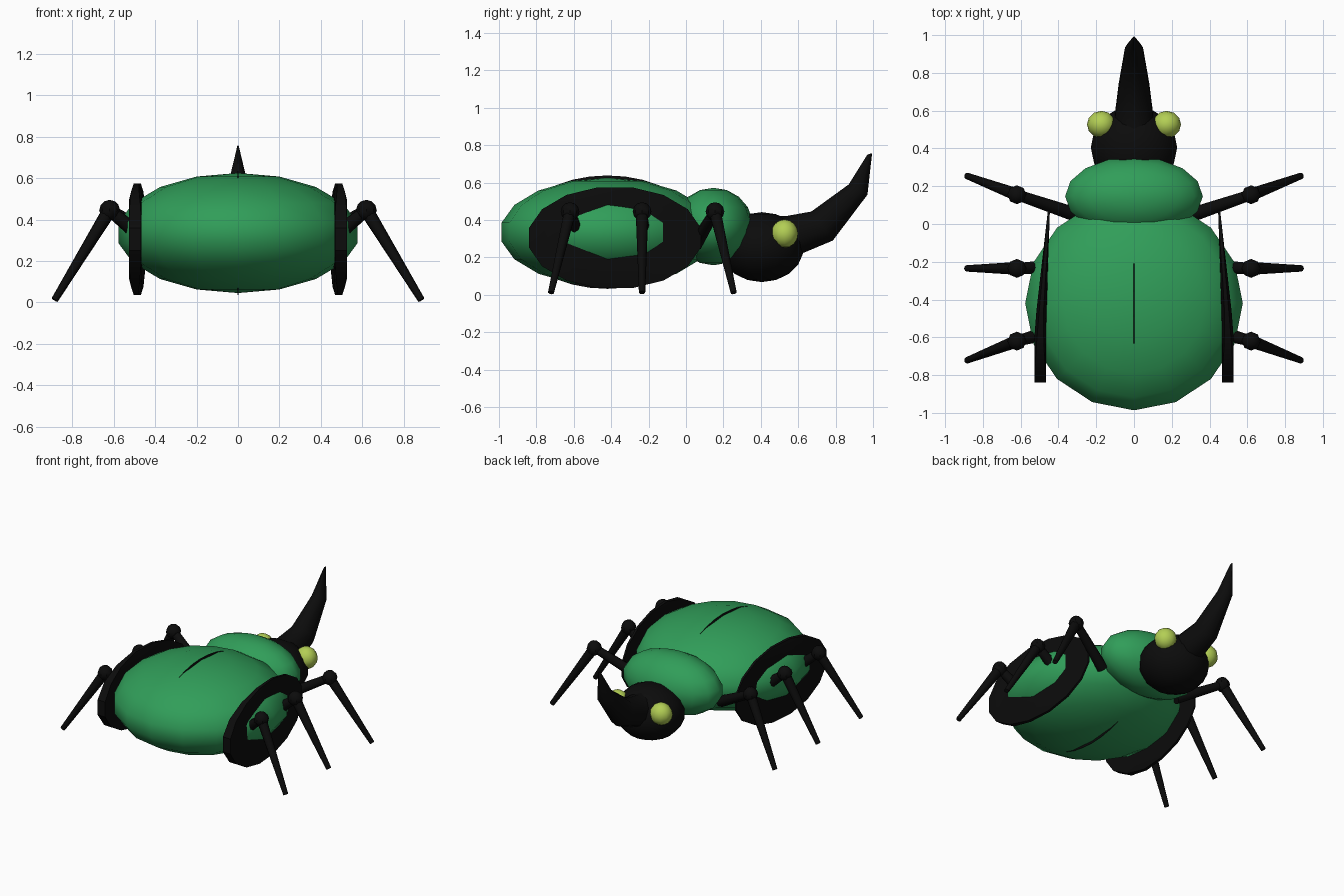
import bpy, bmesh, math
from mathutils import Vector, Matrix

if "Cube" in bpy.data.objects:
    bpy.data.objects.remove(bpy.data.objects["Cube"])


def material(name, rgb):
    m = bpy.data.materials.new(name)
    m.diffuse_color = (*rgb, 1.0)
    m.use_nodes = True
    m.node_tree.nodes["Principled BSDF"].inputs["Base Color"].default_value = m.diffuse_color
    return m


GREEN = material("shell green", (0.03, 0.34, 0.10))
BLACK = material("glossy black", (0.0035, 0.0035, 0.0035))
LIME = material("eye lime", (0.45, 0.62, 0.09))


def finish(name, bm, mat, angle=40):
    """Turn a bmesh into a named, shaded object."""
    bmesh.ops.recalc_face_normals(bm, faces=bm.faces[:])
    me = bpy.data.meshes.new(name)
    bm.to_mesh(me)
    bm.free()
    me.materials.append(mat)
    ob = bpy.data.objects.new(name, me)
    bpy.context.collection.objects.link(ob)
    bpy.ops.object.select_all(action='DESELECT')
    ob.select_set(True)
    bpy.context.view_layer.objects.active = ob
    bpy.ops.object.shade_smooth_by_angle(angle=math.radians(angle))
    return ob


def ellipsoid(name, centre, radii, mat, seg=16, rings=9):
    bm = bmesh.new()
    bmesh.ops.create_uvsphere(bm, u_segments=seg, v_segments=rings, radius=1)
    bmesh.ops.transform(bm, verts=bm.verts[:],
                        matrix=Matrix.Translation(centre) @ Matrix.Diagonal((*radii, 1)))
    return finish(name, bm, mat)


def loft(name, loops, mat, angle=40):
    """Skin closed loops of points and cap both ends."""
    bm = bmesh.new()
    rows = [[bm.verts.new(p) for p in loop] for loop in loops]
    n = len(rows[0])
    for a, b in zip(rows, rows[1:]):
        for i in range(n):
            j = (i + 1) % n
            bm.faces.new((a[i], a[j], b[j], b[i]))
    bm.faces.new(rows[0])
    bm.faces.new(rows[-1][::-1])
    return finish(name, bm, mat, angle)


def rod(name, a, b, r1, r2, mat, seg=8):
    """Tapered rod from a to b."""
    a, b = Vector(a), Vector(b)
    d = b - a
    bm = bmesh.new()
    bmesh.ops.create_cone(bm, cap_ends=True, segments=seg, radius1=r1, radius2=r2, depth=d.length)
    bmesh.ops.transform(bm, verts=bm.verts[:], matrix=Matrix.Translation((a + b) / 2)
                        @ d.to_track_quat('Z', 'Y').to_matrix().to_4x4())
    return finish(name, bm, mat, 50)


# Body
ellipsoid("abdomen", (0, -0.42, 0.335), (0.585, 0.575, 0.29), GREEN)
ellipsoid("thorax", (0, 0.147, 0.365), (0.37, 0.212, 0.207), GREEN)
ellipsoid("head", (0, 0.405, 0.255), (0.232, 0.225, 0.187), BLACK)

# Thin seam down the middle of the shell, above and below
ellipsoid("shell_seam", (0, -0.42, 0.335), (0.011, 0.49, 0.303), BLACK, 16, 16)

# Horn: curved and tapering, given as upper and lower (y, z) edges and half width
HORN = [((0.40, 0.42), (0.50, 0.17), 0.115), ((0.53, 0.42), (0.63, 0.225), 0.105),
        ((0.67, 0.445), (0.785, 0.29), 0.085), ((0.87, 0.59), (0.97, 0.535), 0.05),
        ((0.97, 0.75), (0.995, 0.757), 0.004)]
loops = []
for up, low, w in HORN:
    up, low = Vector(up), Vector(low)
    mid, half = (up + low) / 2, (up - low) / 2
    loop = []
    for i in range(10):
        t = math.tau * i / 10
        p = mid + half * math.cos(t)
        loop.append((w * math.sin(t), p.x, p.y))
    loops.append(loop)
loft("horn", loops, BLACK)


def plate_x(y):
    """Inner and outer x of the side plate: thick at the rear, a point at the front."""
    f = max(0.0, (y + 0.55) / 0.63)
    return 0.467 - 0.022 * f, 0.527 - 0.072 * f


for side, label in ((-1, "left"), (1, "right")):
    # Side plate: upright wedge with a thinned upper and lower rim
    def plate_loop(scale, which, n=16):
        pts = []
        for i in range(n):
            t = math.tau * (i + 0.5) / n
            y = -0.38 + 0.468 * scale * math.cos(t)
            z = 0.305 + 0.275 * scale * math.sin(t)
            x0, x1 = plate_x(y)
            mid, half = (x0 + x1) / 2, (x1 - x0) / 2
            if scale == 1:
                half *= 1 - 0.6 * abs(math.sin(t)) ** 3
            pts.append((side * (mid + which * half), y, z))
        return pts
    loft(f"{label}_side_plate", [plate_loop(0.82, -1), plate_loop(1, -1),
                                 plate_loop(1, 1), plate_loop(0.82, 1)], BLACK, 30)

    ellipsoid(f"{label}_eye", (side * 0.173, 0.527, 0.327), (0.076, 0.072, 0.076), LIME, 12, 8)

    # Legs: root, knee and foot positions
    for leg, root, knee_y, foot_y in (("front", (0.31, 0.05, 0.27), 0.155, 0.255),
                                      ("middle", (0.47, -0.23, 0.32), -0.235, -0.235),
                                      ("rear", (0.47, -0.58, 0.32), -0.62, -0.722)):
        root = (side * root[0], root[1], root[2])
        knee = (side * 0.62, knee_y, 0.445)
        foot = (side * 0.885, foot_y, 0.012)
        rod(f"{label}_{leg}_thigh", root, knee, 0.038, 0.028, BLACK)
        ellipsoid(f"{label}_{leg}_knee", knee, (0.05, 0.05, 0.05), BLACK, 8, 6)
        rod(f"{label}_{leg}_shin", knee, foot, 0.034, 0.017, BLACK)
